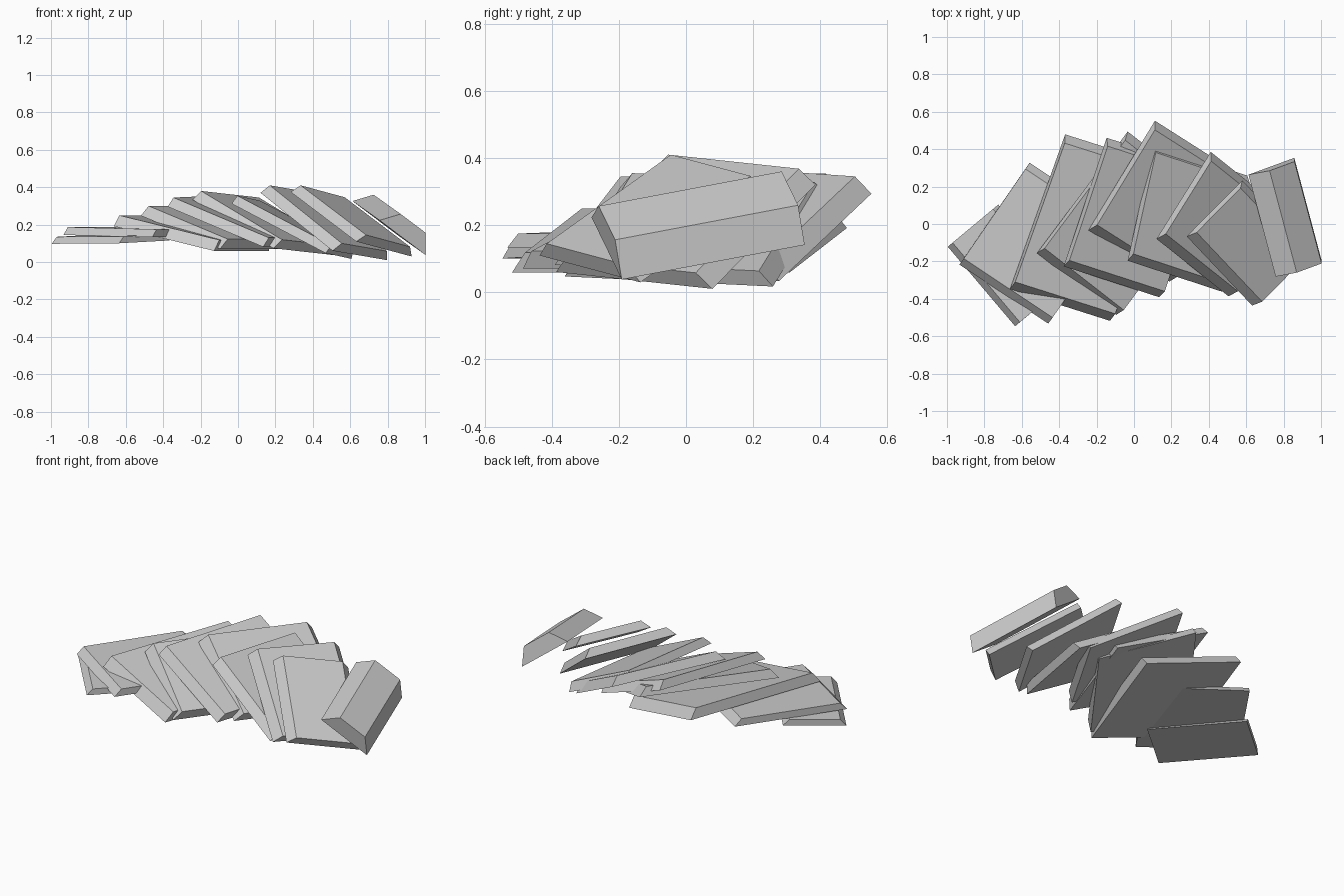
import bpy
from mathutils import Vector as V

if "Cube" in bpy.data.objects:
    bpy.data.objects.remove(bpy.data.objects["Cube"])


def slice_block(name, p, q, w, t, k):
    """Leaning slice: p-q is its upper long edge, w the full bottom width,
    t the thickness and k how far each cut side slopes inward."""
    p, q, w = V(p), V(q), V(w)
    l = q - p
    n = l.cross(w).normalized()
    u = w.normalized()
    low = p - n * t - u * k
    # trapezoid cross-section: two top corners, two bottom corners
    section = [p, p + w - u * (2 * k), low + w, low]
    verts = section + [c + l for c in section]
    faces = [(0, 1, 2, 3), (7, 6, 5, 4)]
    faces += [(i, i + 4, (i + 1) % 4 + 4, (i + 1) % 4) for i in range(4)]
    mesh = bpy.data.meshes.new(name)
    mesh.from_pydata(verts, [], faces)
    mesh.update()
    obj = bpy.data.objects.new(name, mesh)
    bpy.context.collection.objects.link(obj)

    import bmesh
    bm = bmesh.new()
    bm.from_mesh(mesh)
    bmesh.ops.recalc_face_normals(bm, faces=bm.faces)
    bm.to_mesh(mesh)
    bm.free()


# Flat slices at the left end
slice_block("slice_01", (-.97, -.10, .135), (-.61, -.525, .138), (.27, .225, .015), .036, .035)
slice_block("slice_02", (-.91, -.185, .187), (-.435, -.50, .175), (.375, .545, 0), .042, .04)

# Overlapping slices of the middle
slice_block("slice_03", (-.635, -.31, .25), (-.10, -.48, .118), (.295, .827, 0), .06, .045)
slice_block("slice_04", (-.478, -.13, .30), (-.055, -.46, .123), (.485, .65, 0), .055, .045)
slice_block("slice_05", (-.345, -.195, .345), (.165, -.36, .13), (.23, .687, .01), .052, .04)
slice_block("slice_06", (-.197, -.005, .38), (.235, -.28, .12), (.355, .585, -.04), .055, .045)
slice_block("slice_07", (-.003, -.16, .355), (.50, -.325, .09), (.137, .62, -.03), .05, .04)
slice_block("slice_08", (.17, -.053, .41), (.555, -.36, .10), (.29, .465, -.05), .052, .045)

# Narrow slices at the right end
slice_block("slice_09", (.335, -.045, .41), (.685, -.415, .145), (.297, .30, -.08), .05, .045)
slice_block("end_piece", (.725, .285, .36), (.87, -.26, .257), (.245, .09, -.185), .095, .073)
